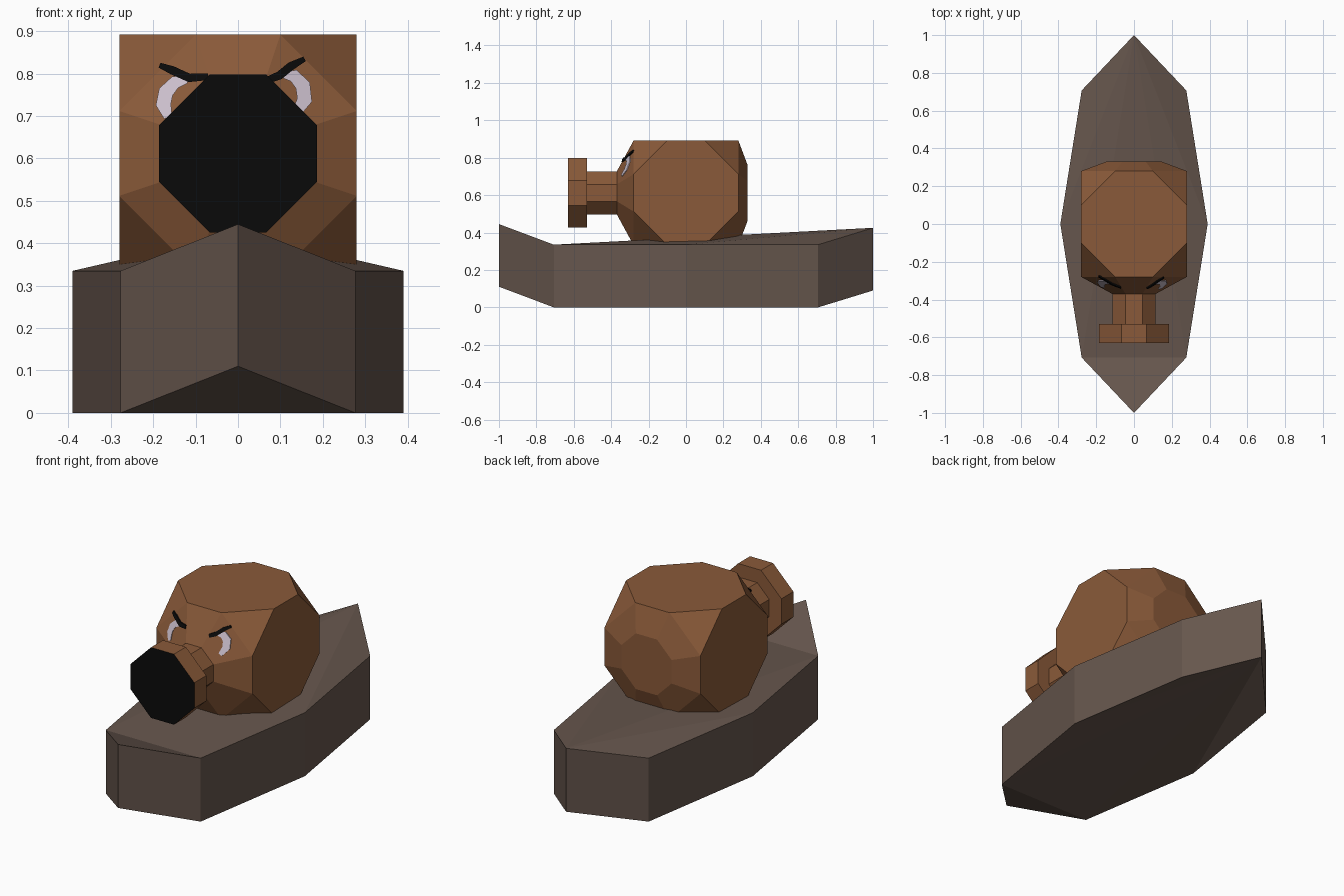
import bpy, bmesh
from mathutils import Vector

if "Cube" in bpy.data.objects:
    bpy.data.objects.remove(bpy.data.objects["Cube"])

CZ = 0.612  # height of the head axis


def material(name, rgb):
    m = bpy.data.materials.new(name)
    m.diffuse_color = (*rgb, 1)
    m.use_nodes = True
    m.node_tree.nodes["Principled BSDF"].inputs["Base Color"].default_value = m.diffuse_color
    return m


HULL = material("grey_brown", (0.133, 0.093, 0.074))
FUR = material("brown", (0.254, 0.102, 0.041))
BLACK = material("black", (0.003, 0.003, 0.003))
WHITE = material("pale_lilac", (0.61, 0.53, 0.62))


def finish(name, bm, mats):
    bmesh.ops.remove_doubles(bm, verts=bm.verts, dist=0.0005)
    bmesh.ops.recalc_face_normals(bm, faces=bm.faces)
    me = bpy.data.meshes.new(name)
    bm.to_mesh(me)
    bm.free()
    for m in mats:
        me.materials.append(m)
    ob = bpy.data.objects.new(name, me)
    bpy.context.collection.objects.link(ob)
    return ob


def loft(name, rings, mats):
    """Octagonal loft along y; ring = (y, half size, half flat side)."""
    bm = bmesh.new()
    loops = []
    for y, h, s in rings:
        pts = [(s, h), (h, s), (h, -s), (s, -h), (-s, -h), (-h, -s), (-h, s), (-s, h)]
        loops.append([bm.verts.new((x, y, CZ + z)) for x, z in pts])
    for a, b in zip(loops, loops[1:]):
        for i in range(8):
            j = (i + 1) % 8
            bm.faces.new((a[i], a[j], b[j], b[i]))
    front = bm.faces.new(loops[0])
    bm.faces.new(loops[-1])
    front.material_index = len(mats) - 1
    return finish(name, bm, mats)


# Boat-shaped base with raised ends; both decks fan out from the back tip
outline = [(0, -1), (0.277, -0.707), (0.39, 0), (0.277, 0.707),
           (0, 1), (-0.277, 0.707), (-0.39, 0), (-0.277, -0.707)]
lift = {-1: 0.11, 1: 0.09}
bm = bmesh.new()
low, top = [[bm.verts.new((x, y, z + lift.get(y, 0))) for x, y in outline] for z in (0, 0.335)]
for i in range(8):
    j = (i + 1) % 8
    bm.faces.new((low[i], low[j], top[j], top[i]))
for deck in (low, top):
    bm.faces.new((deck[7], deck[0], deck[1]))
    for i, j in ((1, 2), (2, 3), (5, 6), (6, 7), (7, 1)):
        bm.faces.new((deck[4], deck[i], deck[j]))
finish("base", bm, [HULL])

# Head: a cube with cut corners, tapered to the neck in front and a small cap behind
loft("head", [(-0.37, 0.115, 0.045), (-0.28, 0.28, 0.1), (-0.1, 0.28, 0.28),
              (0.1, 0.28, 0.28), (0.28, 0.28, 0.1), (0.33, 0.147, 0.062)], [FUR])

# Snout stem and disc with a black front
loft("snout_stem", [(-0.535, 0.115, 0.045), (-0.365, 0.115, 0.045)], [FUR])
loft("snout_disc", [(-0.63, 0.186, 0.067), (-0.53, 0.186, 0.067)], [FUR, BLACK])


def on_face(x, z, off):
    """Drop a front-view point onto the sloped upper corner face."""
    d = (abs(x) + z - CZ) / 2 ** 0.5
    return Vector((x, -0.37 + (d - 0.113) / 0.156 * 0.09 - off, z))


def strip(name, path, widths, mat, off):
    """Thin painted stripe following a front-view path."""
    bm = bmesh.new()
    rows = []
    for i, (x, z) in enumerate(path):
        a, b = Vector(path[max(i - 1, 0)]), Vector(path[min(i + 1, len(path) - 1)])
        t = (b - a).normalized() * widths[i] / 2
        ends = [(x - t.y, z + t.x), (x + t.y, z - t.x)]
        rows.append([bm.verts.new(on_face(*e, o)) for o in (off, -0.002) for e in ends])
    for p, q in zip(rows, rows[1:]):
        for i, j in ((0, 1), (1, 3), (3, 2), (2, 0)):
            bm.faces.new((p[i], p[j], q[j], q[i]))
    for r in (rows[0], rows[-1]):
        bm.faces.new((r[0], r[1], r[3], r[2]))
    finish(name, bm, [mat])


# Crescent eyes and slanted brows, slightly uneven from side to side
eye_w = [0.015, 0.03, 0.036, 0.036, 0.02]
brow_w = [0.012, 0.02, 0.02, 0.016]
strip("eye_right", [(0.10, 0.80), (0.132, 0.795), (0.153, 0.772), (0.157, 0.738), (0.137, 0.705)],
      eye_w, WHITE, 0.004)
strip("eye_left", [(-0.12, 0.785), (-0.148, 0.78), (-0.17, 0.757), (-0.176, 0.727), (-0.165, 0.697)],
      eye_w, WHITE, 0.004)
strip("brow_right", [(0.157, 0.835), (0.125, 0.818), (0.098, 0.796), (0.07, 0.785)],
      brow_w, BLACK, 0.007)
strip("brow_left", [(-0.185, 0.82), (-0.155, 0.808), (-0.115, 0.79), (-0.07, 0.793)],
      brow_w, BLACK, 0.007)
